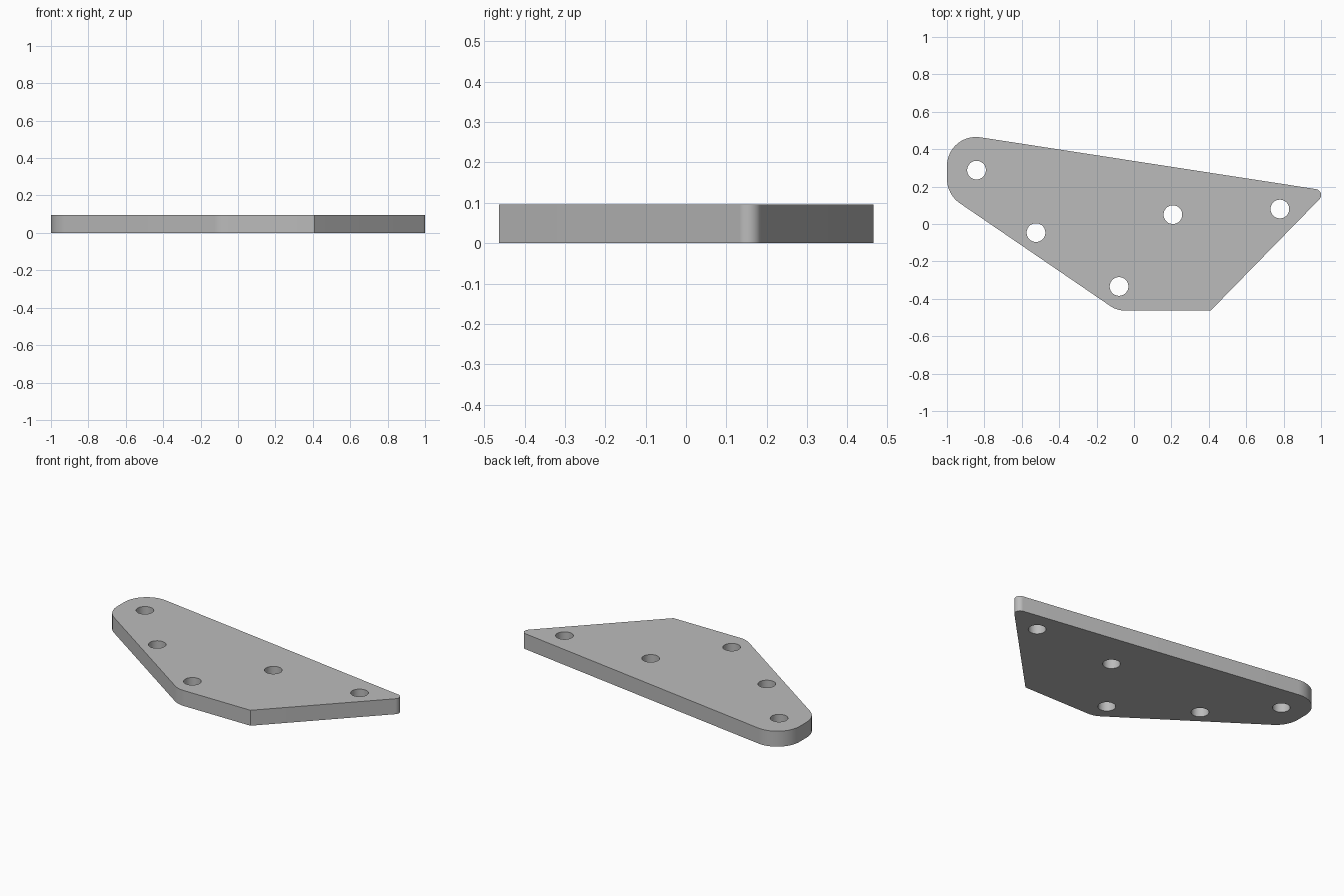
import bpy, bmesh, math
from mathutils import Vector

THICKNESS = 0.096
HOLE_RADIUS = 0.05

cube = bpy.data.objects.get("Cube")
if cube:
    bpy.data.objects.remove(cube, do_unlink=True)


def fillet(prev, corner, nxt, radius, steps):
    """Points of a rounded corner, tangent to both neighbouring edges."""
    if radius == 0:
        return [corner]
    a, b = (prev - corner).normalized(), (nxt - corner).normalized()
    half = a.angle(b) / 2
    centre = corner + (a + b).normalized() * radius / math.sin(half)
    start = corner + a * radius / math.tan(half) - centre
    end = corner + b * radius / math.tan(half) - centre
    sweep = math.pi - 2 * half
    return [centre + (start * math.sin(sweep * (1 - i / steps))
                      + end * math.sin(sweep * i / steps)) / math.sin(sweep)
            for i in range(steps + 1)]


def make_object(name, bm):
    bmesh.ops.recalc_face_normals(bm, faces=bm.faces)
    mesh = bpy.data.meshes.new(name)
    bm.to_mesh(mesh)
    bm.free()
    obj = bpy.data.objects.new(name, mesh)
    bpy.context.collection.objects.link(obj)
    return obj


# Plate outline: counter-clockwise corners as x, y, fillet radius
corners = [(-1, 0.491, 0.155), (-1, 0.158, 0.16), (-0.091, -0.463, 0.14),
           (0.41, -0.463, 0), (1.035, 0.177, 0.0325)]
points = [Vector(c[:2]) for c in corners]
outline = []
for i, corner in enumerate(corners):
    outline += fillet(points[i - 1], points[i],
                      points[(i + 1) % len(points)], corner[2], 16)

bm = bmesh.new()
face = bm.faces.new([bm.verts.new((p.x, p.y, 0)) for p in outline])
top = bmesh.ops.extrude_face_region(bm, geom=[face])["geom"]
bmesh.ops.translate(bm, vec=(0, 0, THICKNESS),
                    verts=[v for v in top if isinstance(v, bmesh.types.BMVert)])
plate = make_object("mounting_plate", bm)

# Bolt holes
holes = [(-0.842, 0.288), (-0.524, -0.046), (-0.08, -0.334),
         (0.208, 0.05), (0.78, 0.08)]
bm = bmesh.new()
for x, y in holes:
    pin = bmesh.ops.create_cone(bm, cap_ends=True, segments=48, depth=0.4,
                                radius1=HOLE_RADIUS, radius2=HOLE_RADIUS)
    bmesh.ops.translate(bm, vec=(x, y, THICKNESS / 2), verts=pin["verts"])
cutter = make_object("hole_cutter", bm)
cutter.hide_render = True

# Grey metal
grey = bpy.data.materials.new("plain_grey")
grey.use_nodes = True
colour = (0.5, 0.5, 0.5, 1)
grey.diffuse_color = colour
grey.node_tree.nodes["Principled BSDF"].inputs["Base Color"].default_value = colour
plate.data.materials.append(grey)
cutter.data.materials.append(grey)

# Cut the holes, then smooth the rounded walls
cut = plate.modifiers.new("holes", "BOOLEAN")
cut.operation = "DIFFERENCE"
cut.solver = "EXACT"
cut.object = cutter
bpy.ops.object.select_all(action="DESELECT")
bpy.context.view_layer.objects.active = plate
plate.select_set(True)
bpy.ops.object.modifier_apply(modifier=cut.name)
bpy.data.objects.remove(cutter, do_unlink=True)
bpy.ops.object.shade_smooth_by_angle(angle=math.radians(30))
